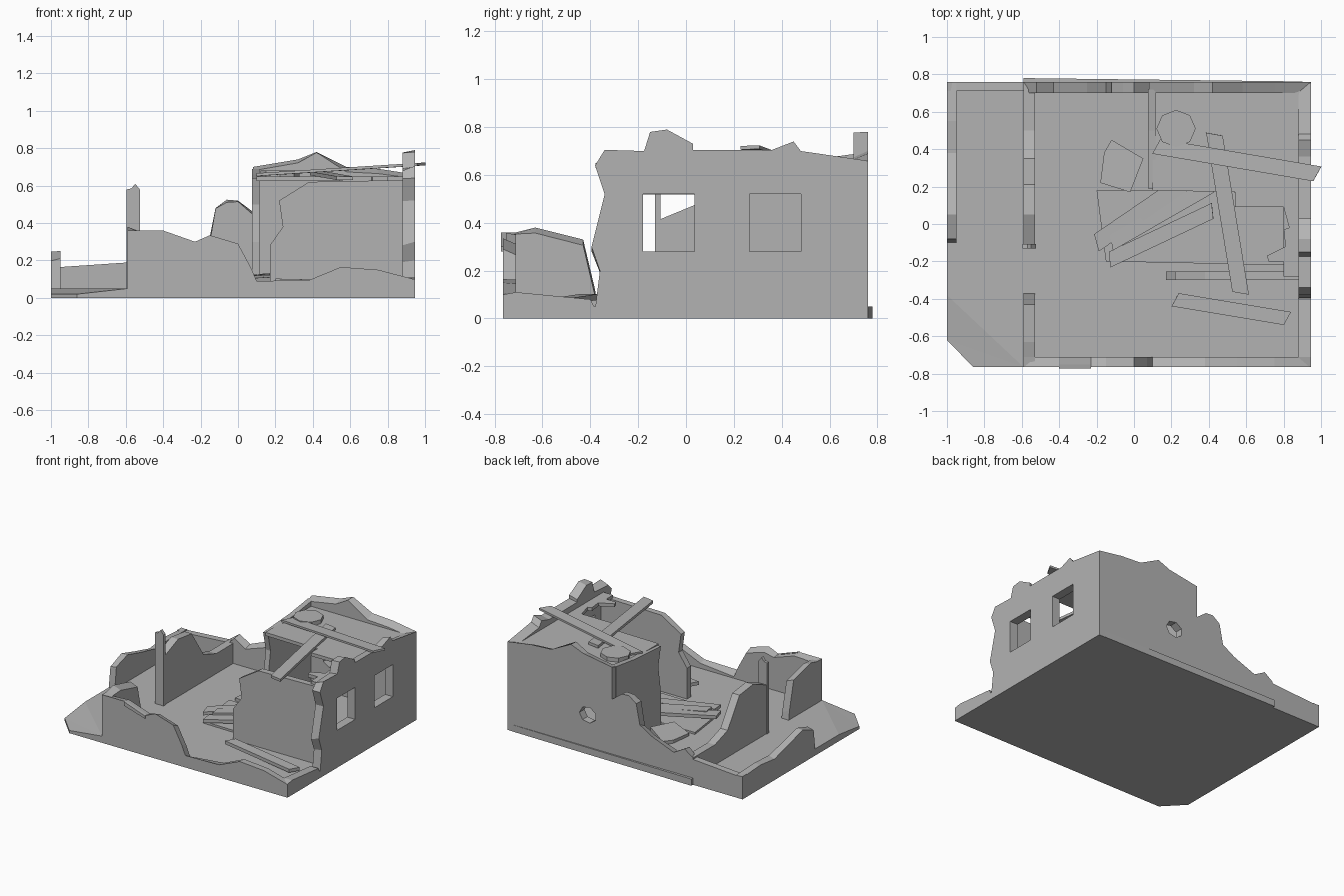
import bpy, bmesh, math, random
from mathutils import Vector, Matrix
from mathutils.geometry import tessellate_polygon

random.seed(4)
PLACE = {'x': lambda p, q, t: (t, p, q),
         'y': lambda p, q, t: (p, t, q),
         'z': lambda p, q, t: (p, q, t)}

# Dark concrete for every part
concrete = bpy.data.materials.new("concrete")
concrete.diffuse_color = (0.45, 0.45, 0.45, 1)


def finish(name, bm):
    bmesh.ops.recalc_face_normals(bm, faces=bm.faces)
    me = bpy.data.meshes.new(name)
    bm.to_mesh(me)
    bm.free()
    me.materials.append(concrete)
    ob = bpy.data.objects.new(name, me)
    bpy.context.collection.objects.link(ob)
    return ob


def prism(name, axis, a, b, outline, holes=(), chip=None):
    """Profile with optional holes, extruded along axis from a to b.
    chip = side ('a' or 'b') whose broken top edge is worn lower."""
    loops = [outline] + list(holes)
    tris = tessellate_polygon([[Vector((p, q, 0)) for p, q in l] for l in loops])
    bm = bmesh.new()
    sides = {'a': [], 'b': []}
    for i, loop in enumerate(loops):
        for p, q in loop:
            drop = random.uniform(0, 0.03) if chip and i == 0 and q > 0.08 else 0
            for s, t in (('a', a), ('b', b)):
                z = q - drop if s == chip else q
                sides[s].append(bm.verts.new(PLACE[axis](p, z, t)))
    for s in sides.values():
        for t in tris:
            bm.faces.new([s[i] for i in t])
    start = 0
    for loop in loops:
        n = len(loop)
        for i in range(n):
            j, k = start + i, start + (i + 1) % n
            bm.faces.new((sides['a'][j], sides['a'][k], sides['b'][k], sides['b'][j]))
        start += n
    bmesh.ops.dissolve_limit(bm, angle_limit=0.001, verts=bm.verts, edges=bm.edges)
    return finish(name, bm)


def plank(name, start, end, width, thick=0.025):
    """Board between two points with slanted, broken ends."""
    p, q = Vector(start), Vector(end)
    d = q - p
    bm = bmesh.new()
    bmesh.ops.create_cube(bm, size=1)
    for v in bm.verts:
        skew = v.co.y * 0.35 * width
        v.co = Vector((v.co.x * d.length + skew, v.co.y * width, v.co.z * thick))
    m = d.to_track_quat('X', 'Z').to_matrix().to_4x4()
    bm.transform(Matrix.Translation((p + q) / 2) @ m)
    return finish(name, bm)


def rect(p0, p1, q0, q1):
    return [(p0, q0), (p1, q0), (p1, q1), (p0, q1)]


# Ground slab and the sagging chipped porch corner
prism("ground_slab", 'z', 0, 0.05,
      [(-1, -0.38), (-0.59, -0.38), (-0.59, -0.765), (0.945, -0.765),
       (0.945, 0.76), (-1, 0.76)])
porch = prism("porch_corner", 'z', 0, 0.05,
              [(-1, -0.38), (-1, -0.62), (-0.86, -0.765), (-0.59, -0.765), (-0.59, -0.38)])
for v in porch.data.vertices:
    if v.co.z > 0.01 and v.co.x < -0.7 and v.co.y < -0.5:
        v.co.z = 0.02
prism("back_footing", 'z', 0, 0.05, [(-0.59, 0.755), (0.9, 0.755), (0.9, 0.762), (-0.59, 0.78)])

# Low outer yard walls
prism("yard_side_wall", 'x', -1, -0.95,
      [(-0.1, 0.04), (0.76, 0.04), (0.76, 0.17), (0.55, 0.18), (0.38, 0.17),
       (0.2, 0.21), (0.05, 0.25), (-0.08, 0.21)], chip='a')
prism("yard_back_wall", 'y', 0.71, 0.76,
      [(-1, 0.04), (-0.58, 0.04), (-0.58, 0.19), (-0.95, 0.165), (-1, 0.17)])

# Main left wall: front stub, rear stretch and doorway post
prism("left_wall_front", 'x', -0.59, -0.53,
      [(-0.765, 0.04), (-0.37, 0.04), (-0.38, 0.12), (-0.43, 0.33),
       (-0.63, 0.38), (-0.71, 0.36), (-0.765, 0.36)], chip='b')
prism("left_wall_rear", 'x', -0.59, -0.53,
      [(-0.12, 0.04), (0.755, 0.04), (0.755, 0.2), (0.5, 0.2), (0.35, 0.25),
       (0.21, 0.46), (0.05, 0.48), (-0.12, 0.41)])
prism("doorway_post", 'y', -0.13, -0.107,
      [(-0.595, 0.04), (-0.525, 0.04), (-0.525, 0.58), (-0.55, 0.61),
       (-0.57, 0.585), (-0.595, 0.58)])

# Front wall, broken down to a low ridge on the right
prism("front_wall", 'y', -0.765, -0.71,
      [(-0.59, 0.04), (0.945, 0.04), (0.94, 0.1), (0.75, 0.15), (0.55, 0.165),
       (0.38, 0.095), (0.1, 0.09), (0.07, 0.16), (0.0, 0.29), (-0.15, 0.335),
       (-0.23, 0.3), (-0.4, 0.36), (-0.59, 0.36)], chip='b')
prism("front_wall_bulge", 'y', -0.773, -0.75,
      [(-0.4, 0.33), (-0.23, 0.28), (-0.23, 0.3), (-0.4, 0.36)])

# Back wall with a small shell hole
hole = [(0.28 + 0.07 * math.cos(a), 0.29 + 0.06 * math.sin(a))
        for a in [math.tau * i / 7 for i in range(7)]]
prism("back_wall", 'y', 0.76, 0.7,
      [(-0.59, 0.04), (0.945, 0.04), (0.945, 0.66), (0.75, 0.69), (0.58, 0.7),
       (0.42, 0.78), (0.32, 0.74), (0.08, 0.7), (0.08, 0.46), (0.0, 0.52),
       (-0.06, 0.525), (-0.12, 0.48), (-0.15, 0.33), (-0.25, 0.27),
       (-0.43, 0.2), (-0.52, 0.25), (-0.59, 0.2)], [hole], chip='b')

# Right wall with two windows and the low remnant in front
prism("right_wall", 'x', 0.945, 0.88,
      [(-0.38, 0.04), (0.755, 0.04), (0.755, 0.66), (0.48, 0.7), (0.45, 0.74),
       (0.36, 0.705), (0.03, 0.705), (0.03, 0.73), (-0.08, 0.79), (-0.15, 0.78),
       (-0.175, 0.7), (-0.34, 0.705), (-0.38, 0.64), (-0.34, 0.52),
       (-0.395, 0.3), (-0.36, 0.2)],
      [rect(-0.18, 0.035, 0.28, 0.52), rect(0.265, 0.48, 0.28, 0.52)], chip='b')
prism("right_wall_remnant", 'x', 0.945, 0.88,
      [(-0.765, 0.04), (-0.38, 0.04), (-0.4, 0.08), (-0.71, 0.11), (-0.765, 0.1)])

# Room partitions
prism("room_side_partition", 'x', 0.075, 0.115,
      [(0.19, 0.04), (0.72, 0.04), (0.72, 0.69), (0.5, 0.66), (0.19, 0.64),
       (0.22, 0.5), (0.19, 0.3)])
prism("room_front_partition", 'y', -0.3, -0.255,
      [(0.17, 0.04), (0.89, 0.04), (0.89, 0.63), (0.38, 0.62), (0.22, 0.52),
       (0.24, 0.38), (0.17, 0.28)])

# Broken roof slab over the room
prism("broken_roof", 'z', 0.625, 0.65,
      [(0.1, 0.72), (0.1, 0.18), (0.54, 0.17), (0.54, 0.09), (0.8, 0.09),
       (0.83, -0.02), (0.8, -0.03), (0.81, -0.12), (0.71, -0.17), (0.72, -0.2),
       (0.8, -0.2), (0.8, -0.28), (0.9, -0.28), (0.9, 0.72)])
prism("roof_debris_disc", 'z', 0.65, 0.68,
      [(0.225 + 0.105 * math.cos(math.tau * i / 8), 0.51 + 0.1 * math.sin(math.tau * i / 8))
       for i in range(8)])

# Fallen ceiling sheet and rubble on the floor
prism("fallen_sheet", 'z', 0.05, 0.065,
      [(-0.2, 0.18), (-0.15, -0.2), (0.8, -0.22), (0.8, 0.1), (0.5, 0.18)])
rubble = prism("rubble_chunk", 'z', 0.05, 0.09,
               [(-0.18, 0.22), (-0.02, 0.17), (0.05, 0.35), (-0.12, 0.45), (-0.16, 0.38)])
for v in rubble.data.vertices:
    if v.co.z > 0.08:
        v.co.z += 0.15 * (v.co.x + 0.05)

# Loose boards on roof and floor
plank("roof_plank_long", (0.12, 0.415, 0.66), (0.98, 0.268, 0.715), 0.085, 0.015)
plank("roof_plank_cross", (0.43, 0.48, 0.665), (0.57, -0.37, 0.64), 0.085, 0.02)
plank("floor_plank_left", (-0.2, -0.1, 0.09), (0.34, 0.27, 0.13), 0.09)
plank("floor_plank_middle", (-0.12, -0.1, 0.1), (0.42, 0.21, 0.12), 0.08)
plank("floor_plank_right", (-0.13, -0.19, 0.085), (0.42, 0.07, 0.11), 0.08)
plank("front_plank", (0.22, -0.405, 0.09), (0.82, -0.505, 0.075), 0.075)
